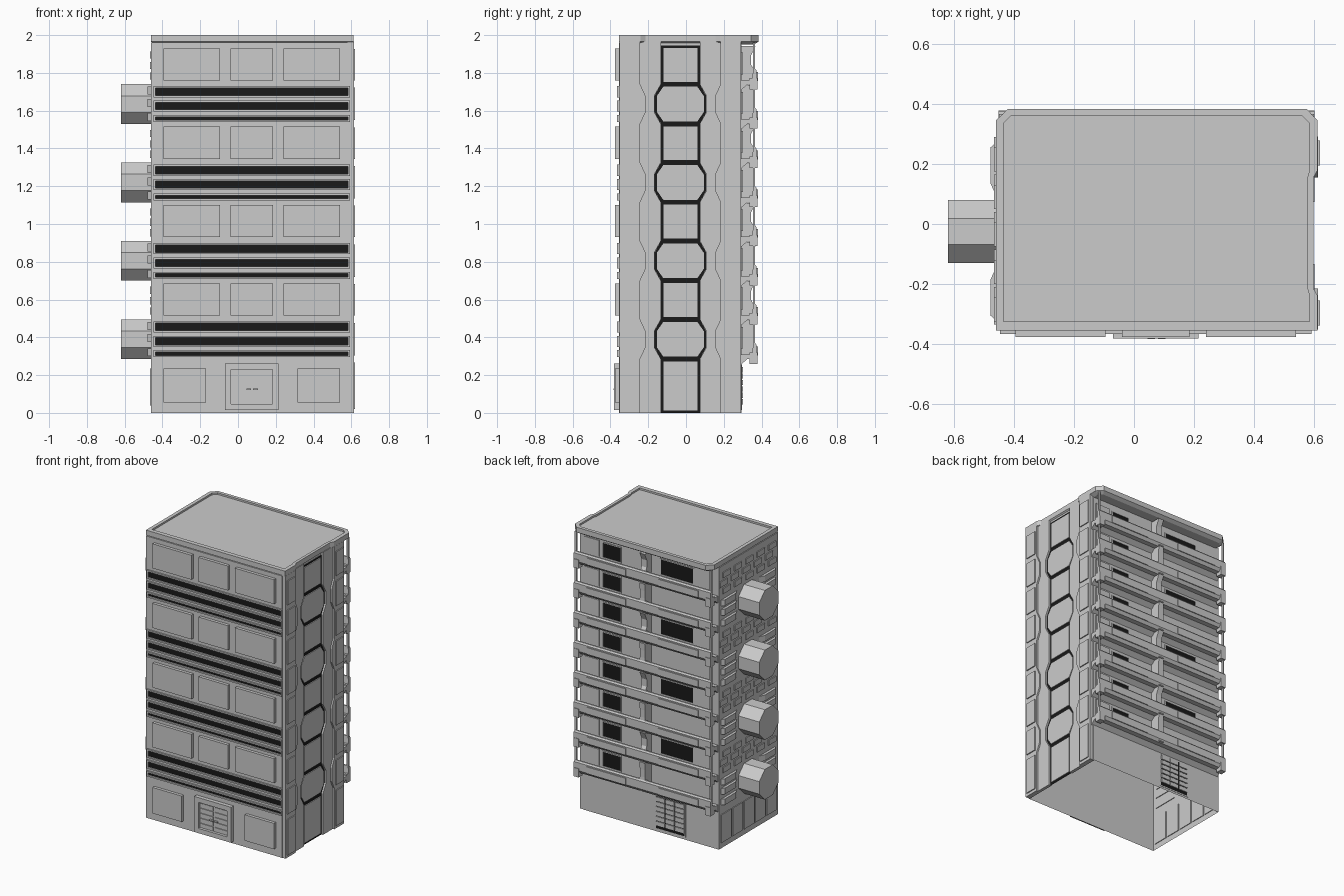
import bpy, bmesh, math

if "Cube" in bpy.data.objects:
    bpy.data.objects.remove(bpy.data.objects["Cube"])

AX = {'x': lambda d, u, v: (d, u, v), 'y': lambda d, u, v: (u, d, v), 'z': lambda d, u, v: (u, v, d)}
black = bpy.data.materials.new("dark_opening")
black.diffuse_color = (0.01, 0.01, 0.01, 1)
black.use_nodes = True
black.node_tree.nodes["Principled BSDF"].inputs["Base Color"].default_value = black.diffuse_color
grey = bpy.data.materials.new("wall_grey")
grey.diffuse_color = (0.8, 0.8, 0.8, 1)
grey.use_nodes = True
grey.node_tree.nodes["Principled BSDF"].inputs["Base Color"].default_value = grey.diffuse_color
PITCH, MID = 0.415, -0.03          # two-storey pitch, centre line of the right side


def loft(bm, rings, dark=False, open_start=False):
    vs = [[bm.verts.new(p) for p in r] for r in rings]
    n = len(vs[0])
    for a, b in zip(vs, vs[1:]):
        for i in range(n):
            bm.faces.new((a[i], a[(i + 1) % n], b[(i + 1) % n], b[i]))
    if not open_start:
        bm.faces.new(vs[0][::-1])
    bm.faces.new(vs[-1]).material_index = int(dark)


def prism(bm, axis, pts, lo, hi, **kw):
    loft(bm, [[AX[axis](d, *p) for p in pts] for d in (lo, hi)], **kw)


def rect(u0, u1, v0, v1, t=0):
    return [(u0 + t, v0 + t), (u1 - t, v0 + t), (u1 - t, v1 - t), (u0 + t, v1 - t)]


def plate(bm, axis, base, out, u0, u1, v0, v1, inset=0.0, inner=None, dark=False):
    """Raised plate; with inner, its face is inset and moved to that depth."""
    steps = [(base, 0), (out, 0)]
    if inset:
        steps += [(out, inset), (inner, inset)]
    loft(bm, [[AX[axis](d, *p) for p in rect(u0, u1, v0, v1, t)] for d, t in steps], dark)


def finish(bm, name):
    bmesh.ops.recalc_face_normals(bm, faces=bm.faces)
    me = bpy.data.meshes.new(name)
    bm.to_mesh(me)
    bm.free()
    me.materials.append(grey)
    me.materials.append(black)
    ob = bpy.data.objects.new(name, me)
    bpy.context.collection.objects.link(ob)


# main shell, open underneath
bm = bmesh.new()
prism(bm, 'z', rect(-0.46, 0.588, -0.355, 0.295), 0, 1.96, open_start=True)
finish(bm, "building_shell")

# roof with sunken deck, chamfered over the balconies
bm = bmesh.new()
outer = [(-0.46, -0.355), (0.612, -0.355), (0.612, -0.24), (0.598, -0.215), (0.598, 0.155),
         (0.612, 0.18), (0.612, 0.345), (0.575, 0.383), (-0.42, 0.383), (-0.46, 0.345)]
inner = [(-0.435, -0.325), (0.585, -0.325), (0.585, -0.24), (0.578, -0.215), (0.578, 0.155),
         (0.585, 0.18), (0.585, 0.335), (0.56, 0.36), (-0.41, 0.36), (-0.435, 0.335)]
loft(bm, [[(x, y, z) for x, y in o] for z, o in
          ((1.95, inner), (1.965, outer), (2.0, outer), (2.0, inner), (1.988, inner))])
finish(bm, "roof")

# front: three slots and three panels per band
slots, panels = bmesh.new(), bmesh.new()
for k in range(4):
    o = k * PITCH
    for z0, z1 in ((0.305, 0.322), (0.36, 0.398), (0.435, 0.475)):
        plate(slots, 'y', -0.355, -0.366, -0.447, 0.592, z0 + o - 0.01, z1 + o + 0.01, 0.01, -0.357, True)
    for x0, x1 in ((-0.395, -0.095), (-0.04, 0.185), (0.24, 0.54)):
        plate(panels, 'y', -0.355, -0.376, x0, x1, 0.515 + o, 0.685 + o)
for x0 in (-0.395, 0.315):
    plate(panels, 'y', -0.355, -0.376, x0, x0 + 0.225, 0.055, 0.235)
finish(slots, "front_window_slots")
finish(panels, "front_panels")

# front entrance
bm = bmesh.new()
plate(bm, 'y', -0.355, -0.382, -0.07, 0.215, 0.015, 0.262, 0.033, -0.363)
for c in (-0.03, 0.078):
    for r in range(5):
        plate(bm, 'y', -0.363, -0.369, c, c + 0.097, 0.052 + r * 0.035, 0.08 + r * 0.035)
for x in (0.045, 0.08):
    plate(bm, 'y', -0.369, -0.383, x, x + 0.025, 0.122, 0.13)
finish(bm, "front_door")

# right side: stacked rectangular and octagonal windows
levels = [(0, 0.285, False)]
for k in range(4):
    z = 0.285 + k * PITCH
    levels += [(z, z + 0.21, True), (z + 0.21, z + PITCH, False)]


def edge(wide, narrow):
    pts = []
    for z0, z1, octo in levels:
        w = wide if octo else narrow
        pts += [(narrow, z0), (w, z0 + 0.06), (w, z1 - 0.06), (narrow, z1)]
    return pts + [(narrow, 1.965)]


def outline(z0, z1, octo, t):
    n, w = 0.103 - t, (0.137 if octo else 0.103) - t
    a = [(n, z0 + t), (w, z0 + 0.062), (w, z1 - 0.062), (n, z1 - t)]
    return [(MID + y, z) for y, z in a] + [(MID - y, z) for y, z in a[::-1]]


bm = bmesh.new()
for z0, z1, octo in levels:
    prism(bm, 'x', outline(z0, z1, octo, 0.0), 0.585, 0.590, dark=True)
    prism(bm, 'x', outline(z0, z1, octo, 0.013), 0.588, 0.596)
finish(bm, "right_windows")

strip, pil = bmesh.new(), bmesh.new()
for s in (-1, 1):
    side = [(0.23, 1.965), (0.23, 0)]
    prism(strip, 'x', [(MID + s * y, z) for y, z in edge(0.137, 0.103) + side], 0.58, 0.602)
    side = [(0.322, 1.965), (0.322, 0)]
    prism(pil, 'x', [(MID + s * y, z) for y, z in edge(0.185, 0.213) + side], 0.58, 0.613)
    for z0, z1, octo in levels:
        a, b = sorted((MID + s * 0.225, MID + s * 0.308))
        plate(pil, 'x', 0.61, 0.62, a, b, z0 + 0.02, z1 - 0.018, 0.004, 0.62)
finish(strip, "right_window_surround")
finish(pil, "right_pilasters")

# left side: octagonal drums, slats, brick plates and base panels
drums, slats, bricks = bmesh.new(), bmesh.new(), bmesh.new()
R = 0.105 / math.cos(math.pi / 8)
for k in range(4):
    zc = 0.39 + k * PITCH
    ring = [(-0.025 + R * math.cos((i + .5) * math.pi / 4), zc + R * math.sin((i + .5) * math.pi / 4))
            for i in range(8)]
    prism(drums, 'x', ring, -0.45, -0.62)
    for z in (-0.09, -0.015, 0.05):
        for s in (-1, 1):
            pts = [(-0.455, 0.11), (-0.478, 0.16), (-0.478, 0.28), (-0.455, 0.30)]
            prism(slats, 'z', [(x, -0.025 + s * y) for x, y in pts], zc + z, zc + z + 0.042)
    for r in range(3):
        z = zc + 0.13 + r * 0.055
        for c in range(5):
            y = -0.325 + c * 0.125 + (0.035 if r % 2 else 0)
            plate(bricks, 'x', -0.455, -0.467, y, y + 0.08, z, z + 0.038)
for c in range(5):
    plate(bricks, 'x', -0.455, -0.466, -0.335 + c * 0.125, -0.225 + c * 0.125, 0.04, 0.235)
finish(drums, "left_drums")
finish(slats, "left_slats")
finish(bricks, "left_wall_plates")

# back: eight balconies with parapets, dividers and windows
rail, div, win = bmesh.new(), bmesh.new(), bmesh.new()
prof = [(0.29, -0.035), (0.325, -0.005), (0.36, -0.005), (0.374, 0.015), (0.374, 0.07), (0.366, 0.08),
        (0.356, 0.08), (0.35, 0.02), (0.29, 0.02)]
for k in range(8):
    z = 0.29 + k * PITCH / 2
    prism(rail, 'x', [(y, z + h) for y, h in prof], -0.452, 0.602)
    for x0, x1 in ((-0.36, -0.05), (0.2, 0.5)):
        plate(rail, 'y', 0.36, 0.38, x0, x1, z + 0.015, z + 0.062)
    for x in (-0.452, 0.562):
        plate(rail, 'y', 0.335, 0.378, x, x + 0.04, z - 0.03, z + 0.03)
    # curved divider between flats
    waist = 0.345 if k % 2 else 0.365
    pts = [(0.29, 0), (0.368, 0), (0.368, 0.06), (waist, 0.1), (waist, 0.15), (0.368, 0.2), (0.29, 0.2)]
    prism(div, 'x', [(y, z + h) for y, h in pts], 0.06, 0.1)
    plate(win, 'y', 0.29, 0.302, 0.46, 0.57, z + 0.05, z + 0.165)
    plate(win, 'y', 0.29, 0.299, 0.29, 0.435, z + 0.05, z + 0.16, 0.006, 0.296, True)
    if k % 2:
        plate(win, 'y', 0.29, 0.299, -0.27, -0.01, z + 0.05, z + 0.165, 0.006, 0.296, True)
finish(rail, "balcony_parapets")
finish(div, "balcony_dividers")
finish(win, "back_windows")

# thin corner posts
bm = bmesh.new()
for x in (-0.45, 0.588):
    prism(bm, 'z', rect(x, x + 0.012, 0.354, 0.366), 0.29, 1.96)
finish(bm, "balcony_posts")

# back service door
bm = bmesh.new()
plate(bm, 'y', 0.29, 0.297, -0.205, 0.03, 0.015, 0.255, 0.008, 0.296, True)
for c in range(3):
    for r in range(6):
        x, z = -0.195 + c * 0.074, 0.045 + r * 0.034
        plate(bm, 'y', 0.295, 0.303, x, x + 0.067, z, z + 0.028)
finish(bm, "back_door")
